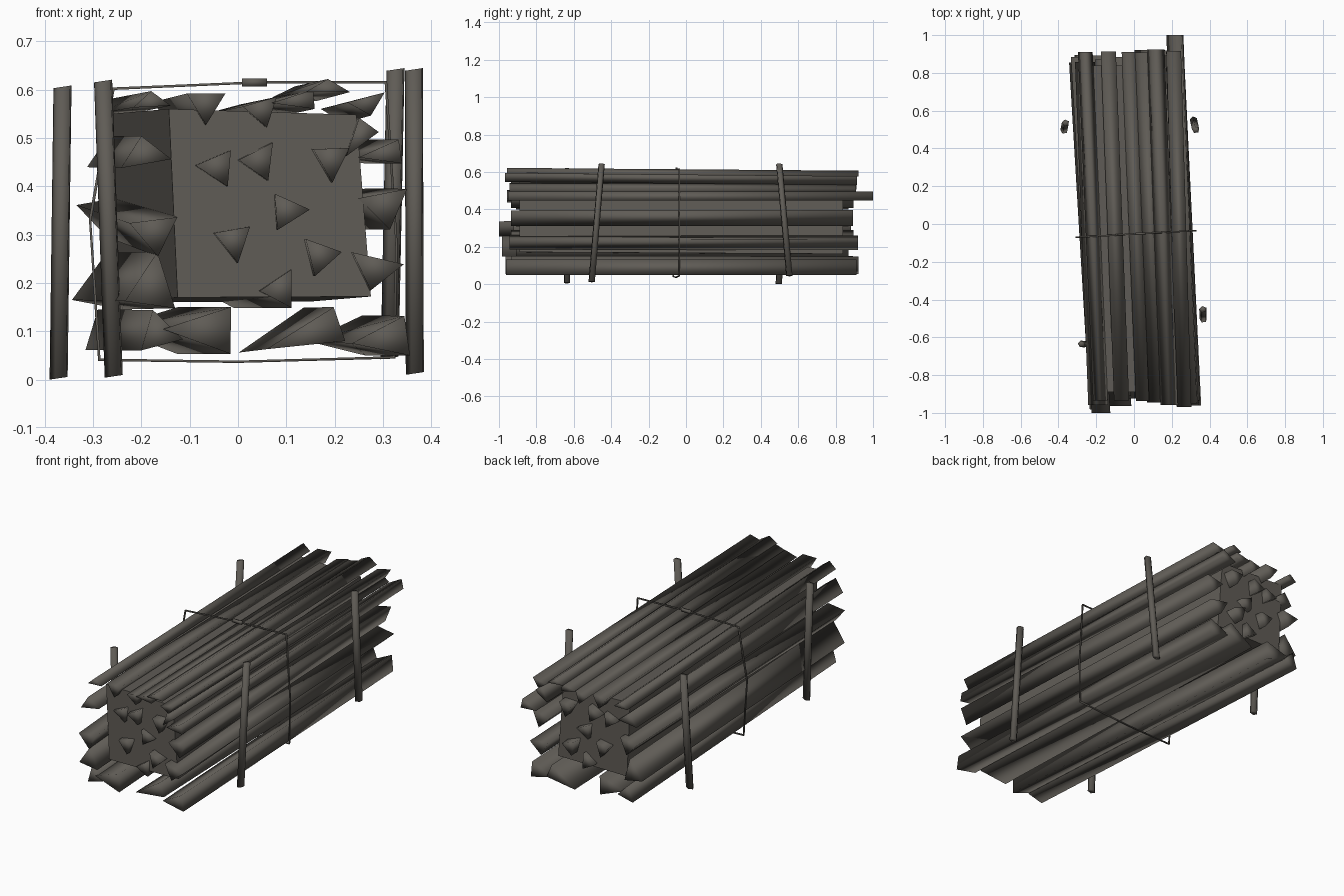
import bpy, bmesh, math, random
from mathutils import Vector

if "Cube" in bpy.data.objects:
    bpy.data.objects.remove(bpy.data.objects["Cube"])

random.seed(4)
bark = bpy.data.materials.new("dark grey brown wood")
bark.diffuse_color = (0.115, 0.106, 0.092, 1)
bark.use_nodes = True
bark.node_tree.nodes["Principled BSDF"].inputs["Base Color"].default_value = bark.diffuse_color


def loft(name, rings, closed=False, angle=180):
    """Skin matching rings of points; cap the ends unless the rings form a loop."""
    bm = bmesh.new()
    vs = [[bm.verts.new(p) for p in r] for r in rings]
    n, m = len(rings[0]), len(rings)
    for i in range(m if closed else m - 1):
        a, b = vs[i], vs[(i + 1) % m]
        for j in range(n):
            k = (j + 1) % n
            bm.faces.new((a[j], a[k], b[k], b[j]))
    if not closed:
        bm.faces.new(vs[0])
        bm.faces.new(vs[-1])
    bmesh.ops.recalc_face_normals(bm, faces=bm.faces)
    me = bpy.data.meshes.new(name)
    bm.to_mesh(me)
    bm.free()
    me.materials.append(bark)
    ob = bpy.data.objects.new(name, me)
    bpy.context.collection.objects.link(ob)
    bpy.context.view_layer.objects.active = ob
    ob.select_set(True)
    bpy.ops.object.shade_smooth_by_angle(angle=math.radians(angle))
    ob.select_set(False)


def split_log(name, x, z, direction, height, width, y0, y1, drift, rise=0, turn=0):
    """Wedge log: x,z is the middle of its broad side, direction points to its sharp edge."""
    def ring(y, dx, dz, deg):
        a = math.radians(deg)
        ux, uz = math.cos(a), math.sin(a)
        mx, mz = x + dx, z + dz
        return [(mx + ux * height, y, mz + uz * height),
                (mx - uz * width / 2, y, mz + ux * width / 2),
                (mx + uz * width / 2, y, mz - ux * width / 2)]
    loft(name, [ring(y0, 0, 0, direction), ring(y1, drift, rise, direction + turn)])


# core of the stack: a long skewed block
front = [(-0.125, 0.17), (0.275, 0.172), (0.245, 0.548), (-0.143, 0.56)]
loft("core_block", [[(x + dx, y, z + dz) for x, z in front]
                    for y, dx, dz in ((-0.89, 0, 0), (0.84, -0.12, -0.01))], angle=30)

# outer split logs, by side: x, z, direction, height, width, drift to the back
sides = {
    "bottom": [(-.157, .072, 105, .075, .09, -.115), (-.015, .102, 179, .14, .097, -.11),
               (.21, .115, 199, .16, .074, -.06), (.35, .091, 188, .116, .083, -.09)],
    "left": [(-.182, .155, 82, .11, .105, -.11), (-.175, .33, 277, .076, .1, -.11),
             (-.19, .447, 100, .058, .106, -.07)],
    "right": [(.29, .251, 257, .068, .109, -.08), (.30, .385, 281, .076, .102, -.085),
              (.271, .527, 234, .08, .05, -.05), (.336, .472, 188, .087, .05, -.08)],
    "top": [(-.178, .565, 93, .032, .078, -.08), (-.066, .592, 270, .065, .08, -.07),
            (.045, .575, 286, .055, .073, -.075), (.157, .58, 185, .088, .04, -.07),
            (.186, .595, 90, .027, .092, -.07), (.265, .584, 285, .039, .08, -.055)],
}
for side, logs in sides.items():
    for i, spec in enumerate(logs):
        y0, y1 = random.uniform(-0.97, -0.93), random.uniform(0.89, 0.93)
        rise = -0.015 if side == "top" else 0
        if side == "left":
            y0, y1 = y0 - 0.02, y1 - 0.04
            if i == 1:
                y0, rise = -1.0, 0.04
        if side == "right" and i == 3:
            y1 = 1.0
        split_log(f"{side}_log_{i + 1}", *spec[:5], y0, y1, spec[5], rise, random.uniform(-5, 5))

# inner logs buried in the core, their ends standing proud: x, z, direction
inner = [(-.018, .437, 175), (.032, .433, 55), (.193, .478, 272), (.079, .347, 4),
         (-.012, .31, 280), (.187, .239, 132), (.078, .166, 62)]
for i, (x, z, d) in enumerate(inner):
    step = 0.013 * (i % 3)
    split_log(f"inner_log_{i + 1}", x, z, d, 0.07, 0.075, -0.91 - step, 0.87 + step, -0.12)

# four leaning corner stakes: bottom and top centres
stakes = [
    ((-0.37, 0.495, 0.003), (-0.362, 0.535, 0.606)),
    ((-0.256, -0.637, 0.007), (-0.278, -0.635, 0.618)),
    ((0.315, 0.552, 0.045), (0.327, 0.498, 0.642)),
    ((0.367, -0.505, 0.013), (0.365, -0.452, 0.642)),
]
for i, ends in enumerate(stakes):
    rings = [[(x + 0.02 * math.cos(a), y + 0.018 * math.sin(a), z + 0.003 * math.cos(a))
              for a in (0.5 + k * math.tau / 5 for k in range(5))] for x, y, z in ends]
    loft(f"stake_{i + 1}", rings)

# thin cord around the stack
path = [(-0.287, 0.041), (0.0, 0.037), (0.323, 0.046), (0.328, 0.28), (0.306, 0.615),
        (0.04, 0.615), (-0.258, 0.602), (-0.306, 0.33)]
rings = []
for x, z in path:
    out = Vector((math.copysign(0.0025, x - 0.01), 0, math.copysign(0.0025, z - 0.33)))
    c, w = Vector((x, -0.053 + 0.055 * x, z)), Vector((0, 0.004, 0))
    rings.append([c + out + w, c + out - w, c - out - w, c - out + w])
loft("binding_cord", rings, closed=True)

# knot on top of the cord
loft("cord_knot", [[(x, -0.051 + sy * 0.006, 0.615 + sz * 0.008)
                    for sy, sz in ((-1, -1), (1, -1), (1, 1), (-1, 1))] for x in (0.008, 0.06)])
